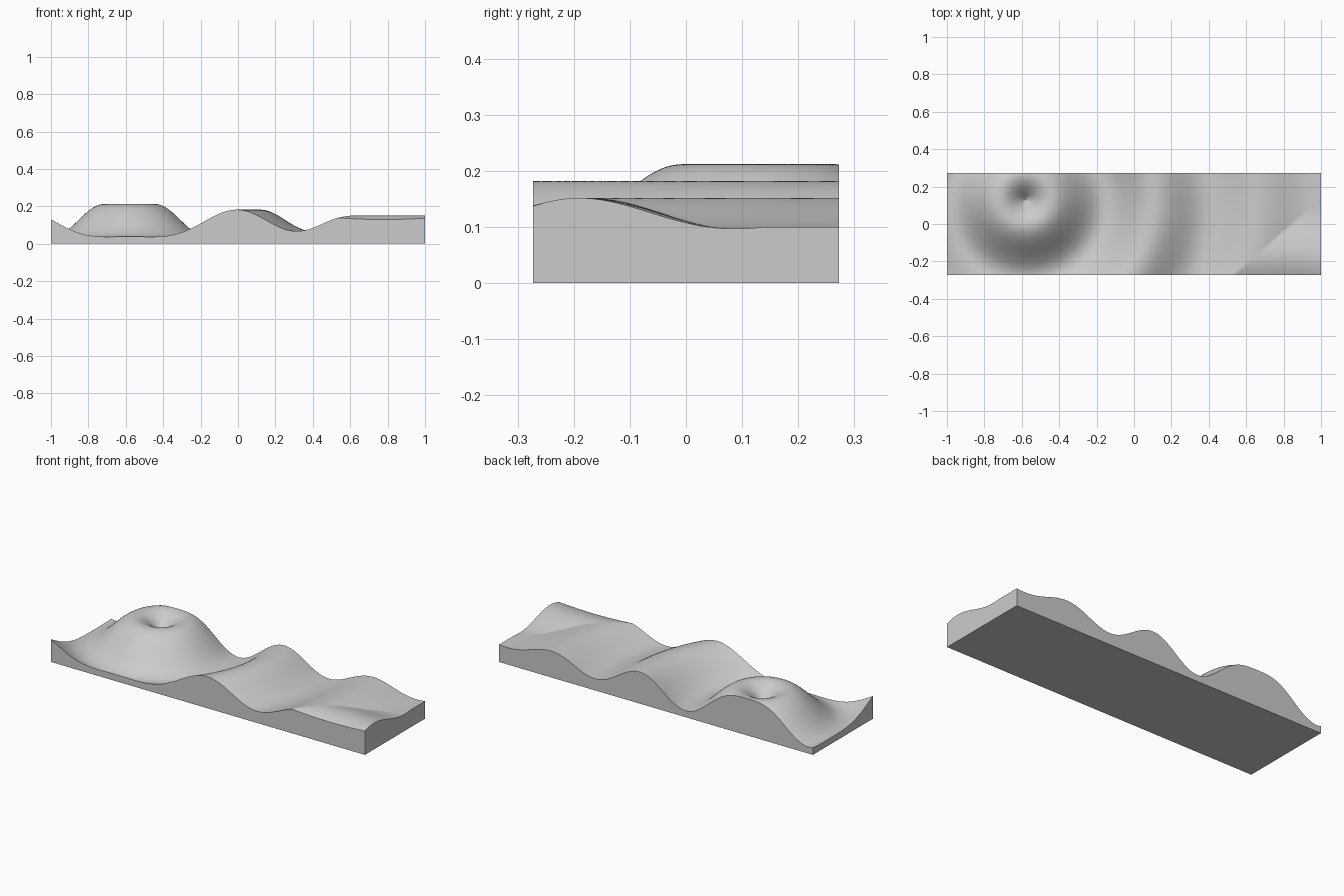
import bpy, bmesh, math

if "Cube" in bpy.data.objects:
    bpy.data.objects.remove(bpy.data.objects["Cube"])

WIDTH, DEPTH = 2.0, 0.546
COLS, ROWS = 260, 72
SOURCES = [(-0.58, 0.13), (0.78, -1.43)]   # centres the ripples spread from
BASE, WAVELENGTH = 0.117, 0.565


def height(x, y):
    """Fading sine ripple around the nearest centre."""
    d = min(math.hypot(x - sx, y - sy) for sx, sy in SOURCES)
    amplitude = max(0.0, 0.1025 - 0.0535 * d)
    return BASE + amplitude * math.sin(2 * math.pi * d / WAVELENGTH)


# Rippled top surface
bm = bmesh.new()
bmesh.ops.create_grid(bm, x_segments=COLS, y_segments=ROWS, size=1.0)
for v in bm.verts:
    v.co.x *= WIDTH / 2
    v.co.y *= DEPTH / 2
    v.co.z = height(v.co.x, v.co.y)

# Side walls dropped from the rim down to the ground
rim = [e for e in bm.edges if e.is_boundary]
walls = bmesh.ops.extrude_edge_only(bm, edges=rim)["geom"]
for v in walls:
    if isinstance(v, bmesh.types.BMVert):
        v.co.z = 0.0

# Flat underside
bmesh.ops.edgeloop_fill(bm, edges=[e for e in bm.edges if e.is_boundary])
bmesh.ops.recalc_face_normals(bm, faces=bm.faces[:])

mesh = bpy.data.meshes.new("rippled_block")
bm.to_mesh(mesh)
bm.free()
block = bpy.data.objects.new("rippled_block", mesh)
bpy.context.collection.objects.link(block)

# Single grey colour
grey = bpy.data.materials.new("light_grey")
grey.diffuse_color = (0.6, 0.6, 0.6, 1.0)
grey.use_nodes = True
grey.node_tree.nodes["Principled BSDF"].inputs["Base Color"].default_value = grey.diffuse_color
mesh.materials.append(grey)

# Smooth waves with crisp outer edges
bpy.context.view_layer.objects.active = block
block.select_set(True)
bpy.ops.object.shade_smooth_by_angle(angle=math.radians(30))
